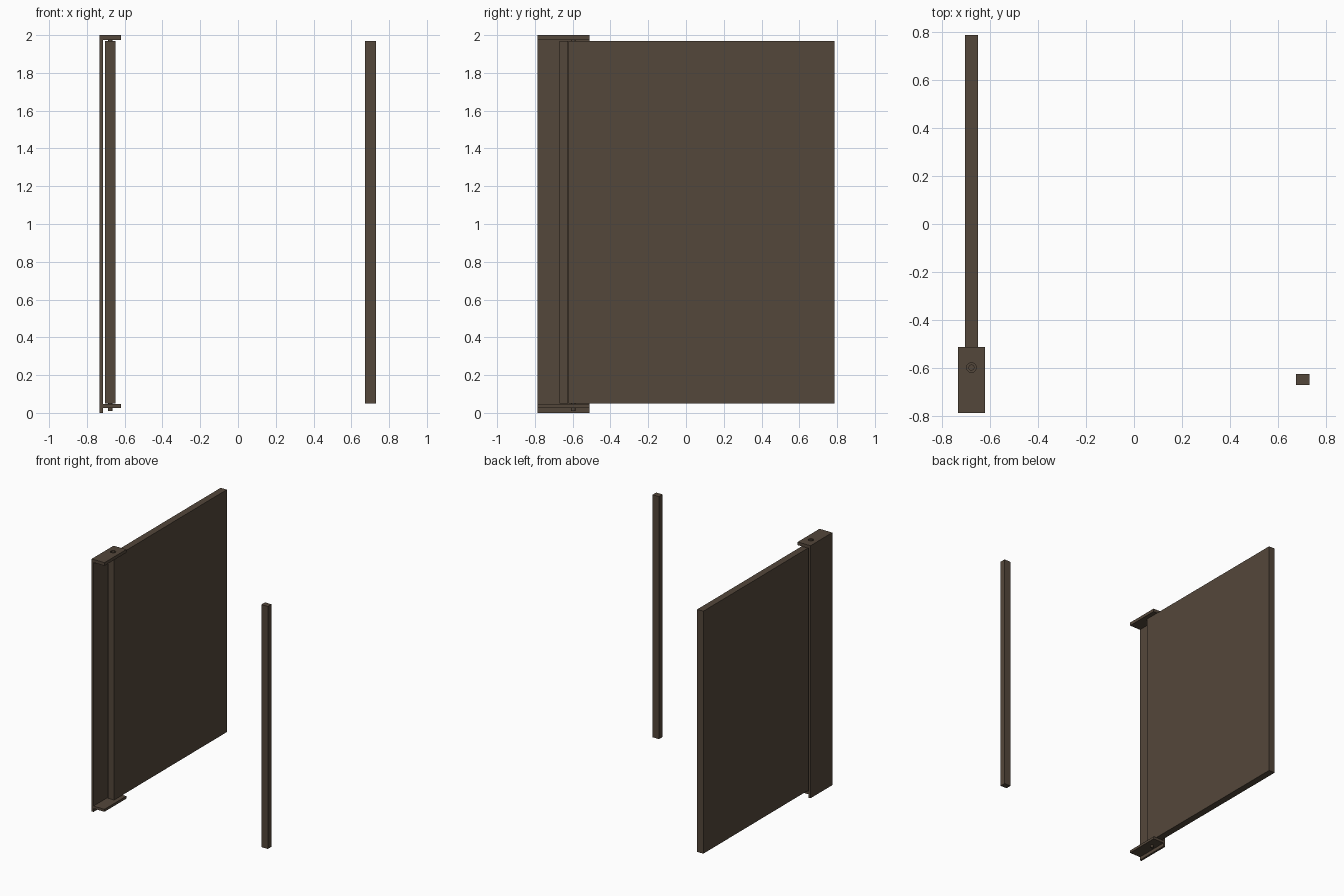
import bpy, bmesh
from mathutils import Matrix, Vector

if "Cube" in bpy.data.objects:
    bpy.data.objects.remove(bpy.data.objects["Cube"])

brown = bpy.data.materials.new("dark_brown")
brown.diffuse_color = (0.088, 0.063, 0.043, 1)
brown.use_nodes = True
brown.node_tree.nodes["Principled BSDF"].inputs["Base Color"].default_value = brown.diffuse_color


def finish(bm, name):
    mesh = bpy.data.meshes.new(name)
    bm.to_mesh(mesh)
    bm.free()
    mesh.materials.append(brown)
    ob = bpy.data.objects.new(name, mesh)
    bpy.context.collection.objects.link(ob)
    return ob


def box(name, x, y, z):
    lo, hi = Vector((x[0], y[0], z[0])), Vector((x[1], y[1], z[1]))
    bm = bmesh.new()
    bmesh.ops.create_cube(bm, size=1, matrix=Matrix.Translation((lo + hi) / 2)
                          @ Matrix.Diagonal((*(hi - lo), 1)))
    return finish(bm, name)


PIVOT = (-0.676, -0.597)


def rod(name, radius, z0, z1):
    bm = bmesh.new()
    bmesh.ops.create_cone(bm, cap_ends=True, segments=24, radius1=radius,
                          radius2=radius, depth=z1 - z0,
                          matrix=Matrix.Translation((*PIVOT, (z0 + z1) / 2)))
    return finish(bm, name)


# Door leaf and the free-standing jamb opposite the hinge
box("door_leaf", (-0.703, -0.649), (-0.622, 0.787), (0.05, 1.97))
box("latch_post", (0.673, 0.73), (-0.67, -0.624), (0.05, 1.97))

# Hinge frame: upright back plate with a bracket at each end
PLATE_Y = (-0.785, -0.512)
box("hinge_back_plate", (-0.732, -0.716), PLATE_Y, (0, 2))
top = box("top_bracket", (-0.716, -0.62), PLATE_Y, (1.975, 2))
bottom = box("bottom_bracket", (-0.716, -0.62), PLATE_Y, (0.027, 0.047))

# Pivot pins, the upper one sitting in a clearance hole
rod("top_pin", 0.0125, 1.965, 1.998)
rod("bottom_pin", 0.0115, 0.01, 0.055)
cutter = rod("hole_cutter", 0.02, 1.95, 2.05)
cutter.hide_render = True
cutter.hide_viewport = True
hole = top.modifiers.new("pin_hole", 'BOOLEAN')
hole.object = cutter
hole.operation = 'DIFFERENCE'
hole.solver = 'EXACT'

for ob in bpy.context.scene.objects:
    if "pin" in ob.name:
        bpy.ops.object.select_all(action='DESELECT')
        ob.select_set(True)
        bpy.context.view_layer.objects.active = ob
        bpy.ops.object.shade_smooth_by_angle()
